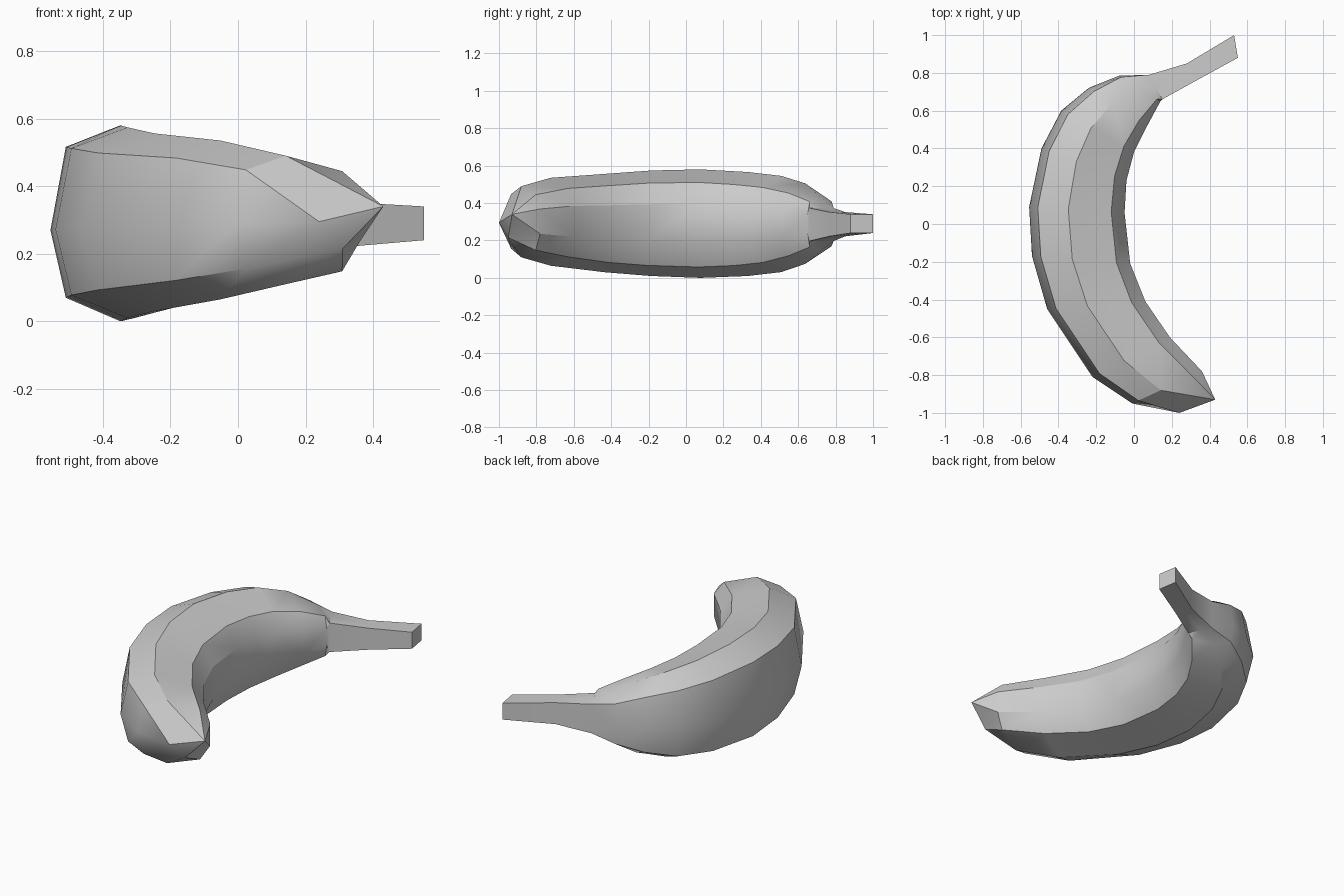
import bpy
import bmesh
import math
from mathutils import Vector

if "Cube" in bpy.data.objects:
    bpy.data.objects.remove(bpy.data.objects["Cube"], do_unlink=True)

skin = bpy.data.materials.new("plain_grey")
skin.use_nodes = True
GREY = (0.6, 0.6, 0.6, 1)
skin.diffuse_color = GREY
skin.node_tree.nodes["Principled BSDF"].inputs["Base Color"].default_value = GREY

# Cross-sections as (outer to inner, bottom to top): faceted body, square stem
BODY = [(0, -.07), (.09, .78), (.41, 1), (.86, .76), (1, .36),
        (1, -.34), (.86, -.8), (.41, -1), (.09, -.76)]
STEM = [(0, 0), (0, 1), (.5, 1), (1, 1), (1, .36),
        (1, -.36), (1, -1), (.5, -1), (0, -1)]

# Stations: outer x, y, inner x, y, middle z, half height, squareness
STATIONS = [
    (-.01, -.95, .36, -.78, .30, .19, 0),
    (-.22, -.81, .19, -.6, .30, .235, 0),
    (-.46, -.45, .06, -.41, .293, .263, 0),
    (-.54, -.17, -.02, -.21, .292, .282, 0),
    (-.555, .09, -.05, .06, .29, .29, 0),
    (-.49, .40, -.04, .23, .288, .278, 0),
    (-.385, .60, .0, .38, .288, .257, 0),
    (-.24, .72, .07, .52, .29, .215, 0),
    (-.08, .785, .14, .65, .288, .14, .4),
    (.08, .79, .15, .66, .285, .088, 1),
    (.28, .85, .34, .765, .287, .065, 1),
    (.53, 1.0, .55, .88, .29, .05, 1),
]


def ring(ox, oy, ix, iy, mid, half, square):
    outer, inner = Vector((ox, oy, mid)), Vector((ix, iy, mid))
    points = []
    for b, s in zip(BODY, STEM):
        u, v = Vector(b).lerp(Vector(s), square)
        points.append(outer.lerp(inner, u) + Vector((0, 0, v * half)))
    return points


# Blunt wedge at the tip: upper corner, lower corner and outer corner
nose, high, low = (.24, -1, .295), (.43, -.93, .34), (.31, -.95, .215)
tip = [Vector(p) for p in [nose] + [high] * 4 + [low] * 4]

bm = bmesh.new()
rings = [[bm.verts.new(p) for p in r] for r in [tip] + [ring(*s) for s in STATIONS]]
count = len(BODY)
for a, b in zip(rings, rings[1:]):
    for i in range(count):
        j = (i + 1) % count
        bm.faces.new((a[i], a[j], b[j], b[i]))
bm.faces.new(rings[0])
bm.faces.new(rings[-1])
bmesh.ops.remove_doubles(bm, verts=bm.verts, dist=.002)
bmesh.ops.triangulate(bm, faces=[f for f in bm.faces if len(f.verts) == 4])
bmesh.ops.recalc_face_normals(bm, faces=bm.faces)

mesh = bpy.data.meshes.new("fruit")
bm.to_mesh(mesh)
bm.free()
mesh.materials.append(skin)
fruit = bpy.data.objects.new("fruit", mesh)
bpy.context.collection.objects.link(fruit)
bpy.context.view_layer.objects.active = fruit
fruit.select_set(True)
bpy.ops.object.shade_smooth_by_angle(angle=math.radians(32))
